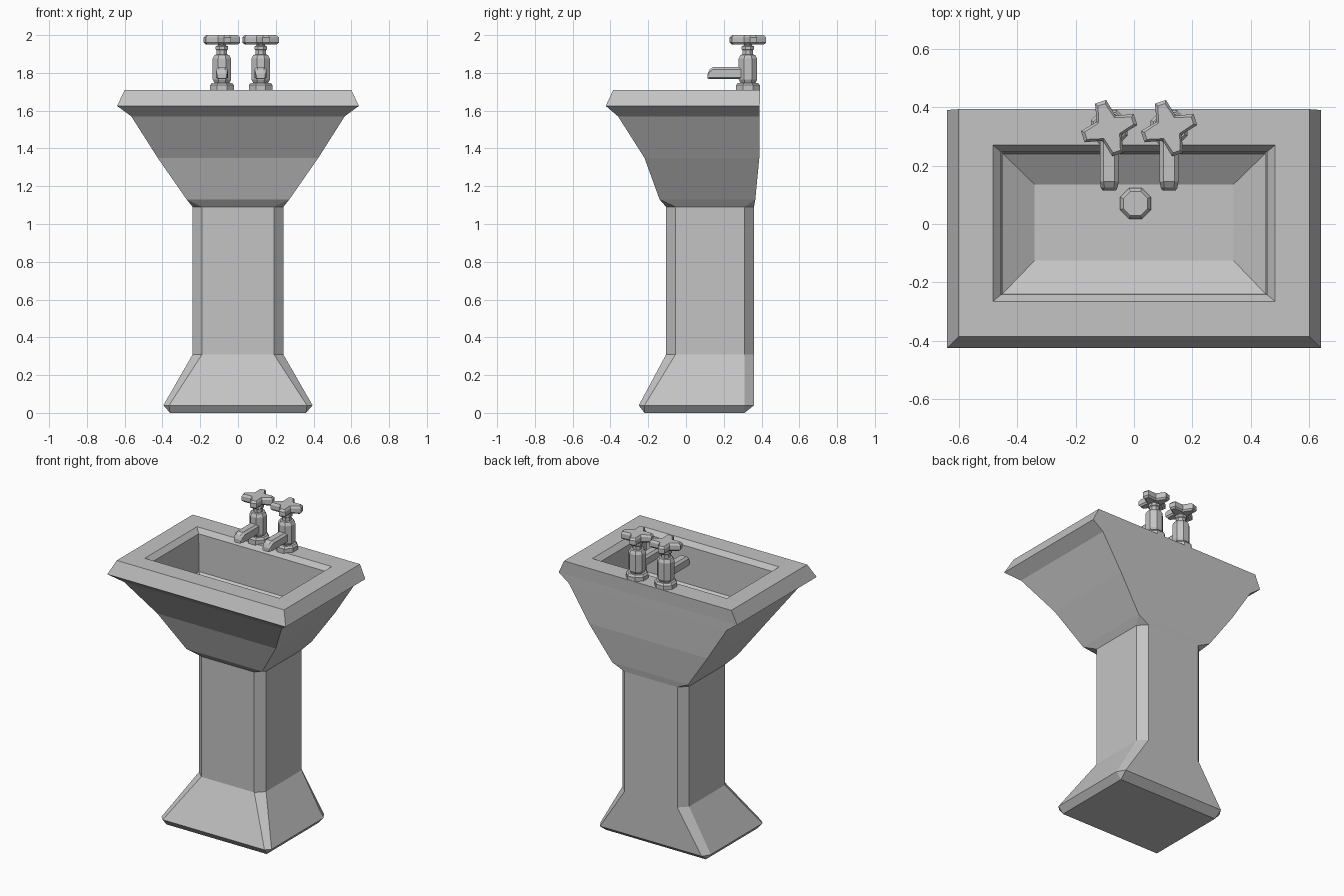
import bpy, bmesh, math

if "Cube" in bpy.data.objects:
    bpy.data.objects.remove(bpy.data.objects["Cube"])

ceramic = bpy.data.materials.new("grey ceramic")
ceramic.diffuse_color = (0.55, 0.55, 0.55, 1)
ceramic.use_nodes = True
ceramic.node_tree.nodes["Principled BSDF"].inputs["Base Color"].default_value = ceramic.diffuse_color


def loft(name, loops):
    """Skin a stack of equal-length point loops and cap both ends."""
    bm = bmesh.new()
    rings = [[bm.verts.new(p) for p in loop] for loop in loops]
    n = len(rings[0])
    for a, b in zip(rings, rings[1:]):
        for i in range(n):
            j = (i + 1) % n
            bm.faces.new((a[i], a[j], b[j], b[i]))
    bm.faces.new(rings[0][::-1])
    bm.faces.new(rings[-1])
    bmesh.ops.remove_doubles(bm, verts=bm.verts, dist=0.0005)
    bmesh.ops.recalc_face_normals(bm, faces=bm.faces)
    me = bpy.data.meshes.new(name)
    bm.to_mesh(me)
    bm.free()
    me.materials.append(ceramic)
    ob = bpy.data.objects.new(name, me)
    bpy.context.collection.objects.link(ob)
    return ob


def rect(z, hx, y0, y1, cx=0.0, cf=0.0, cb=0.0):
    """Rectangle loop with corner cuts: cx along x, cf / cb along y."""
    return [(-hx + cx, y0, z), (hx - cx, y0, z), (hx, y0 + cf, z), (hx, y1 - cb, z),
            (hx - cx, y1, z), (-hx + cx, y1, z), (-hx, y1 - cb, z), (-hx, y0 + cf, z)]


def turned(name, x, y, profile, sides=8):
    """Faceted turned part from (radius, z) pairs, with a flat side to the front."""
    step = 2 * math.pi / sides
    return loft(name, [[(x + r * math.cos((i + .5) * step), y + r * math.sin((i + .5) * step), z)
                        for i in range(sides)] for r, z in profile])


# pedestal: flared foot and chamfered column
loft("pedestal", [
    rect(0.0, 0.36, -0.22, 0.31),
    rect(0.04, 0.395, -0.25, 0.36, 0.03, 0.03, 0.05),
    rect(0.31, 0.24, -0.105, 0.36, 0.05, 0.05, 0.05),
    rect(1.09, 0.24, -0.105, 0.36, 0.05, 0.05, 0.05)])

# basin: outside, rim, then down into the bowl
loft("basin", [
    rect(1.09, 0.24, -0.105, 0.36, 0.05, 0.05, 0.05),
    rect(1.13, 0.272, -0.14, 0.367),
    rect(1.35, 0.425, -0.22, 0.388),
    rect(1.57, 0.565, -0.36, 0.39),
    rect(1.625, 0.64, -0.425, 0.39),
    rect(1.71, 0.60, -0.385, 0.393),
    rect(1.71, 0.483, -0.265, 0.27),
    rect(1.68, 0.455, -0.242, 0.247),
    rect(1.44, 0.448, -0.237, 0.24),
    rect(1.37, 0.34, -0.125, 0.135)])

# drain plug
turned("drain_plug", 0.005, 0.07, [(0.057, 1.36), (0.057, 1.385), (0.045, 1.40)])

TAP_Y = 0.328
for side, x in (("left", -0.085), ("right", 0.12)):
    # flange, body and stem
    turned(side + "_tap_body", x, TAP_Y, [
        (0.068, 1.70), (0.068, 1.735), (0.058, 1.747), (0.043, 1.747), (0.053, 1.765),
        (0.053, 1.875), (0.042, 1.895), (0.03, 1.897), (0.03, 1.92), (0.036, 1.925),
        (0.036, 1.94), (0.024, 1.945), (0.024, 1.97)])

    # spout: eight-sided section along y, nose sloping to the front
    def section(y, hw, z0, z1, c):
        return [(x - hw + c, y, z0), (x + hw - c, y, z0), (x + hw, y, z0 + c * .5),
                (x + hw, y, z1 - c), (x + hw - c, y, z1), (x - hw + c, y, z1),
                (x - hw, y, z1 - c), (x - hw, y, z0 + c * .5)]
    loft(side + "_tap_spout", [
        section(0.31, 0.032, 1.768, 1.832, 0.013),
        section(0.145, 0.032, 1.768, 1.832, 0.013),
        section(0.125, 0.029, 1.768, 1.818, 0.013),
        section(0.115, 0.023, 1.77, 1.795, 0.008)])

    # cross handle with four chamfered arms
    def cross(z, tip, half, notch):
        pts = []
        for k in range(4):
            a = math.radians(18 + 90 * k)
            b = a + math.pi / 4
            for u, v in ((tip, -half), (tip, half)):
                pts.append((x + u * math.cos(a) - v * math.sin(a),
                            TAP_Y + u * math.sin(a) + v * math.cos(a), z))
            pts.append((x + notch * math.cos(b), TAP_Y + notch * math.sin(b), z))
        return pts
    loft(side + "_tap_handle", [
        cross(1.95, 0.084, 0.013, 0.040), cross(1.96, 0.095, 0.02, 0.048),
        cross(1.988, 0.095, 0.02, 0.048), cross(2.0, 0.084, 0.013, 0.040)])
